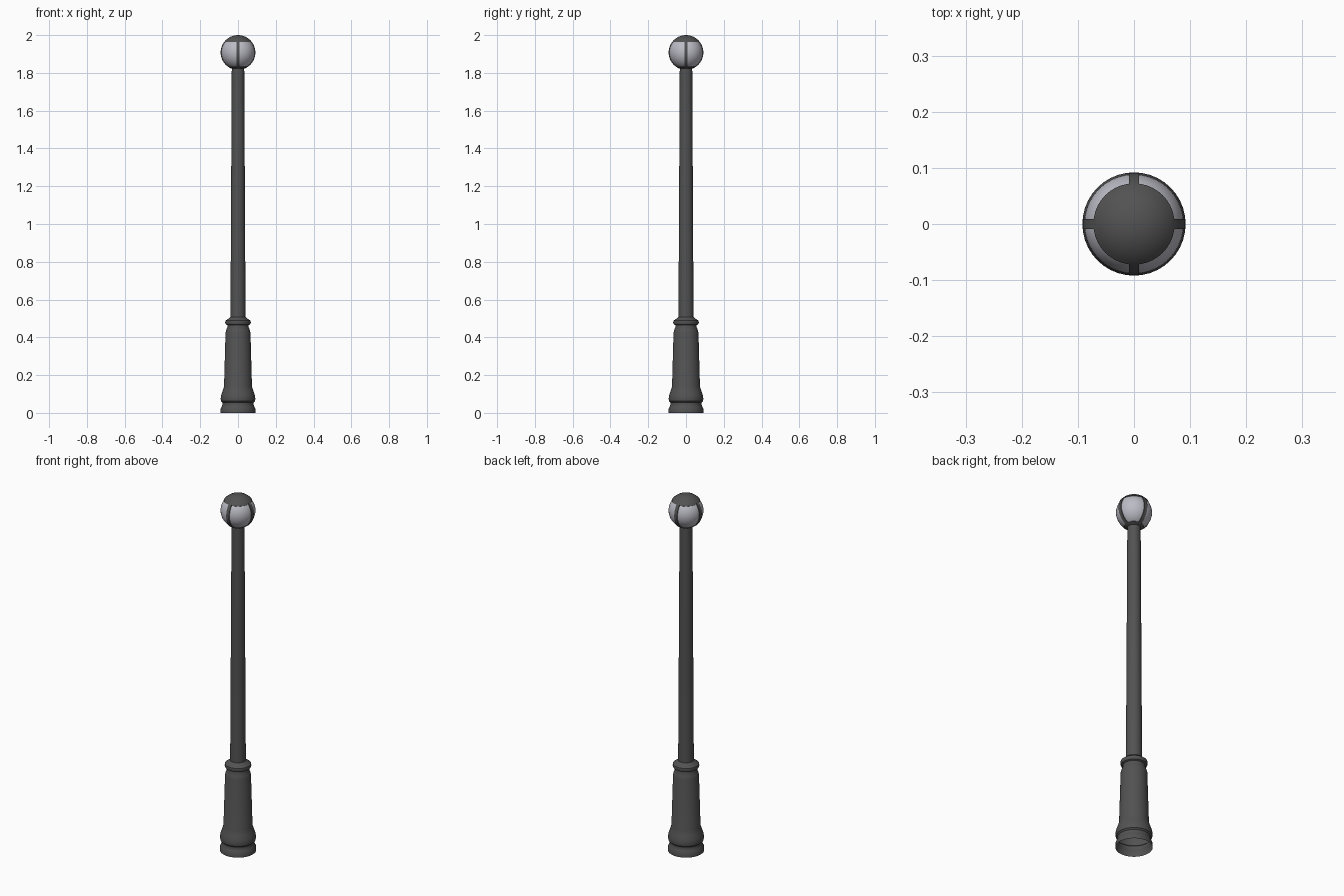
import bpy, bmesh, math
from mathutils import Matrix

if "Cube" in bpy.data.objects:
    bpy.data.objects.remove(bpy.data.objects["Cube"])

CENTRE, GLASS_R, FRAME_R = 1.908, 0.089, 0.092


def finish(name, bm, colour=None, angle=35):
    bmesh.ops.remove_doubles(bm, verts=bm.verts, dist=1e-5)
    bmesh.ops.recalc_face_normals(bm, faces=bm.faces)
    mesh = bpy.data.meshes.new(name)
    bm.to_mesh(mesh)
    bm.free()
    ob = bpy.data.objects.new(name, mesh)
    bpy.context.collection.objects.link(ob)
    if colour:
        mat = bpy.data.materials.new(name + "_colour")
        mat.diffuse_color = colour
        mat.use_nodes = True
        mat.node_tree.nodes["Principled BSDF"].inputs["Base Color"].default_value = mat.diffuse_color
        mesh.materials.append(mat)
    bpy.ops.object.select_all(action='DESELECT')
    ob.select_set(True)
    bpy.context.view_layer.objects.active = ob
    bpy.ops.object.shade_smooth_by_angle(angle=math.radians(angle))
    return ob


def lathe(name, profile, colour=None, steps=40):
    bm = bmesh.new()
    vs = [bm.verts.new((r, 0, z)) for r, z in profile]
    es = [bm.edges.new(p) for p in zip(vs, vs[1:])]
    bmesh.ops.spin(bm, geom=vs + es, axis=(0, 0, 1), cent=(0, 0, 0),
                   angle=2 * math.pi, steps=steps)
    return finish(name, bm, colour)


def on_sphere(radius, degrees):
    """Point (r, z) on the lamp sphere at a polar angle from the top."""
    a = math.radians(degrees)
    return abs(radius * math.sin(a)), CENTRE + radius * math.cos(a)


def arc(radius, a0, a1, n):
    return [on_sphere(radius, a0 + (a1 - a0) * i / n) for i in range(n + 1)]


DARK = (0.085, 0.085, 0.085, 1)
GLASS = (0.5, 0.5, 0.56, 1)

# Moulded pedestal: foot, neck, bulge, tapered shaft and collar
lathe("pedestal", [
    (0.092, 0), (0.092, 0.022), (0.086, 0.034), (0.082, 0.045), (0.083, 0.055),
    (0.090, 0.062), (0.092, 0.075), (0.089, 0.095), (0.081, 0.118), (0.074, 0.14),
    (0.066, 0.425), (0.062, 0.44), (0.056, 0.455), (0.056, 0.464),
    (0.064, 0.468), (0.068, 0.478), (0.066, 0.488), (0.054, 0.496),
    (0.046, 0.503), (0.040, 0.508)], DARK)

# Slightly tapered pole
lathe("pole", [(0.040, 0.495), (0.033, 1.826)], DARK)

# Glass globe
lathe("globe", arc(GLASS_R, 0, 180, 20), GLASS)

# Domed lid and lower cup, each with a thin rim down to the glass
lathe("lid", arc(FRAME_R, 0, 52, 8) + [on_sphere(GLASS_R - 0.002, 52)], DARK)
lathe("lower_cup", [on_sphere(GLASS_R - 0.002, 148)] + arc(FRAME_R, 148, 180, 5), DARK)

# Four curved ribs between lid and cup
bm = bmesh.new()
HALF = 0.009
for k in range(4):
    rot = Matrix.Rotation(k * math.pi / 2, 4, 'Z')
    rows = []
    for (ri, zi), (ro, zo) in zip(arc(GLASS_R - 0.002, 48, 152, 16), arc(FRAME_R, 48, 152, 16)):
        pts = [(ri, -HALF, zi), (ro, -HALF, zo), (ro, HALF, zo), (ri, HALF, zi)]
        row = [bm.verts.new(p) for p in pts]
        bmesh.ops.transform(bm, matrix=rot, verts=row)
        rows.append(row)
    for a, b in zip(rows, rows[1:]):
        for i in range(3):
            bm.faces.new((a[i], a[i + 1], b[i + 1], b[i]))
finish("globe_ribs", bm, DARK)
